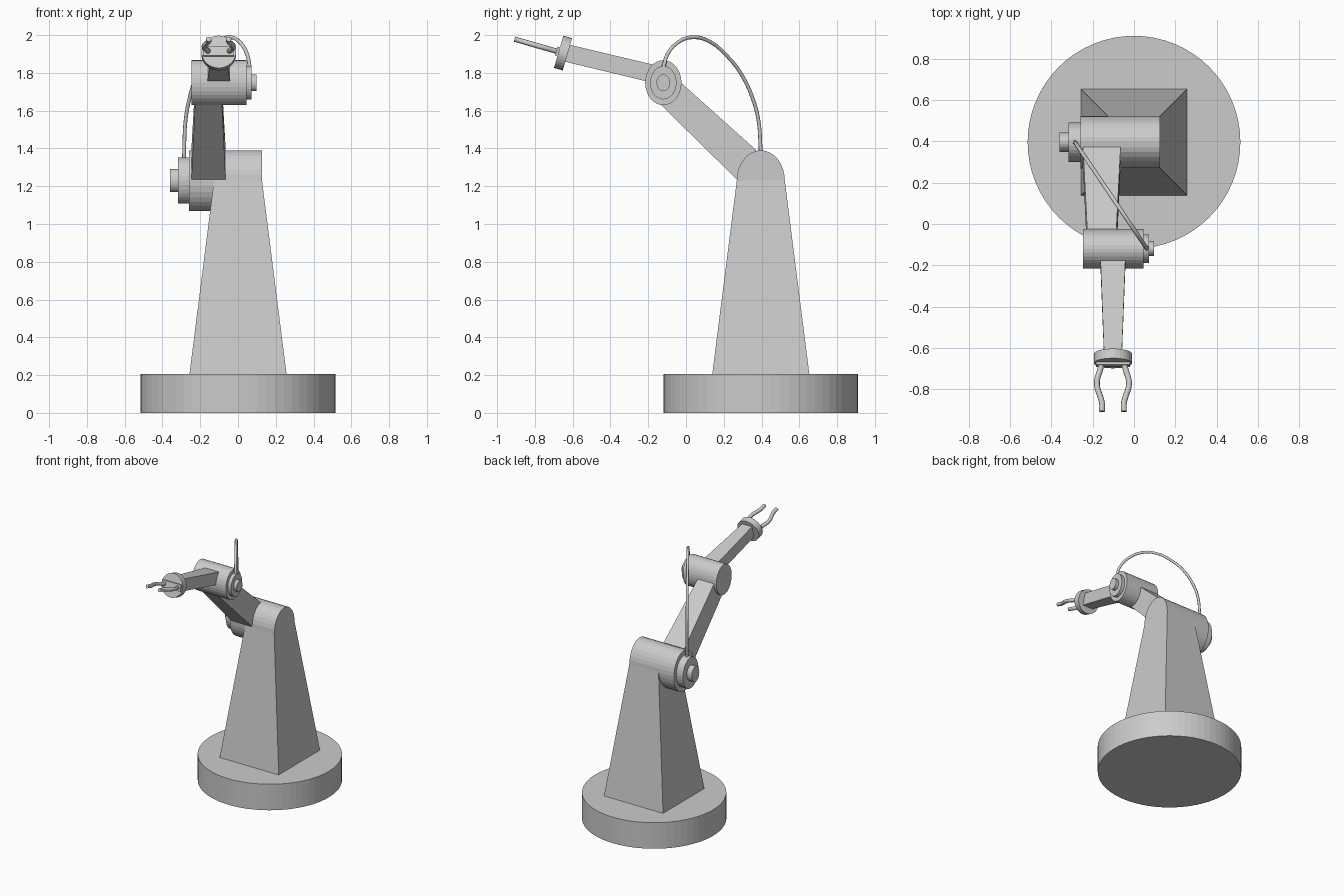
import bpy, bmesh, math
from mathutils import Vector, Matrix

if "Cube" in bpy.data.objects:
    bpy.data.objects.remove(bpy.data.objects["Cube"])

SH = (0.396, 1.23)      # shoulder axis (y, z)
EL = (-0.12, 1.748)     # elbow axis (y, z)
ARM_X, HAND_X = -0.156, -0.102


def finish(name, bm):
    bmesh.ops.recalc_face_normals(bm, faces=bm.faces)
    me = bpy.data.meshes.new(name)
    bm.to_mesh(me)
    bm.free()
    ob = bpy.data.objects.new(name, me)
    bpy.context.collection.objects.link(ob)
    return ob


def cylinder(name, matrix, depth, segs):
    bm = bmesh.new()
    bmesh.ops.create_cone(bm, cap_ends=True, segments=segs, radius1=1, radius2=1, depth=depth)
    bm.transform(matrix)
    return finish(name, bm)


def x_drum(name, x0, x1, axis, ry, rz, segs=32):
    """Slightly oval drum lying along x."""
    m = (Matrix.Translation(((x0 + x1) / 2, *axis)) @ Matrix.Diagonal((1, ry, rz, 1))
         @ Matrix.Rotation(math.pi / 2, 4, 'Y'))
    return cylinder(name, m, x1 - x0, segs)


def tapered(name, cx, ends):
    """Four-sided bar between two sections: (half width, (y, z) upper, (y, z) lower)."""
    bm = bmesh.new()
    rings = []
    for hw, up, lo in ends:
        rings.append([bm.verts.new((cx + s * hw, *p))
                      for s, p in ((-1, up), (1, up), (1, lo), (-1, lo))])
    a, b = rings
    bm.faces.new(a)
    bm.faces.new(b[::-1])
    for i in range(4):
        j = (i + 1) % 4
        bm.faces.new((a[i], b[i], b[j], a[j]))
    return finish(name, bm)


def tube(name, pts, radius, res):
    cu = bpy.data.curves.new(name, 'CURVE')
    cu.dimensions = '3D'
    cu.bevel_depth, cu.bevel_resolution = radius, 2
    cu.resolution_u, cu.use_fill_caps = res, True
    sp = cu.splines.new('BEZIER')
    sp.bezier_points.add(len(pts) - 1)
    for bp, p in zip(sp.bezier_points, pts):
        bp.co = p
        bp.handle_left_type = bp.handle_right_type = 'AUTO'
    ob = bpy.data.objects.new(name, cu)
    bpy.context.collection.objects.link(ob)
    bpy.ops.object.select_all(action='DESELECT')
    bpy.context.view_layer.objects.active = ob
    ob.select_set(True)
    bpy.ops.object.convert(target='MESH')


# Round base
cylinder("base", Matrix.Translation((0, SH[0], 0.1025)) @ Matrix.Diagonal((0.515, 0.515, 1, 1)), 0.205, 64)

# Tapering square tower
bm = bmesh.new()
bmesh.ops.create_cone(bm, cap_ends=True, segments=4, radius1=0.257 * math.sqrt(2),
                      radius2=0.127 * math.sqrt(2), depth=SH[1] - 0.205)
bm.transform(Matrix.Translation((0, SH[0], (SH[1] + 0.205) / 2)) @ Matrix.Rotation(math.pi / 4, 4, 'Z'))
finish("tower", bm)

# Shoulder and elbow joints with stepped caps
for name, axis, steps in (
        ("shoulder", SH, ((-0.26, 0.127, 0.127, 0.16), (-0.318, -0.26, 0.096, 0.122),
                          (-0.36, -0.318, 0.047, 0.061))),
        ("elbow", EL, ((-0.247, 0.045, 0.096, 0.119), (0.045, 0.072, 0.07, 0.088),
                       (0.072, 0.098, 0.036, 0.044)))):
    for part, (x0, x1, ry, rz) in zip(("drum", "cap", "pin"), steps):
        x_drum(f"{name}_{part}", x0, x1, axis, ry, rz)

# Upper arm and forearm
tapered("upper_arm", ARM_X, ((0.091, (0.372, 1.391), (0.275, 1.23)),
                             (0.07, (-0.04, 1.76), (-0.17, 1.667))))
tapered("forearm", HAND_X, ((0.061, (-0.15, 1.838), (-0.19, 1.751)),
                            (0.043, (-0.63, 1.952), (-0.652, 1.862))))

# Wrist disc and gripper plate, both tilted with the hand
tilt = math.radians(16)
ax = Vector((0, -math.cos(tilt), math.sin(tilt)))
wrist = Vector((HAND_X, -0.651, 1.905))
rot = Matrix.Rotation(-tilt, 4, 'X')
cylinder("wrist_disc", Matrix.Translation(wrist) @ rot @ Matrix.Rotation(math.pi / 2, 4, 'X')
         @ Matrix.Diagonal((0.092, 0.089, 1, 1)), 0.048, 32)
bm = bmesh.new()
bmesh.ops.create_cube(bm, size=1)
bm.transform(Matrix.Translation(wrist + ax * 0.029) @ rot @ Matrix.Diagonal((0.164, 0.016, 0.05, 1)))
finish("gripper_plate", bm)

# Mirrored wavy fingers: (sideways offset, distance along the hand axis)
wave = ((0.055, 0.03), (0.064, 0.065), (0.076, 0.105), (0.076, 0.145),
        (0.062, 0.19), (0.053, 0.225), (0.053, 0.267))
for side, s in (("left", -1), ("right", 1)):
    tube(f"finger_{side}", [wrist + ax * d + Vector((s * o, 0, 0)) for o, d in wave], 0.014, 4)

# Cable looping from the shoulder cap to the elbow cap
loop = ((0.396, 1.345), (0.393, 1.44), (0.385, 1.54), (0.36, 1.645), (0.295, 1.79), (0.217, 1.89),
        (0.127, 1.965), (0.035, 1.989), (-0.045, 1.96), (-0.1, 1.895), (-0.12, 1.825))
tube("cable", [(0.063 - (y + 0.12) * 0.676, y, z) for y, z in loop], 0.01, 3)
